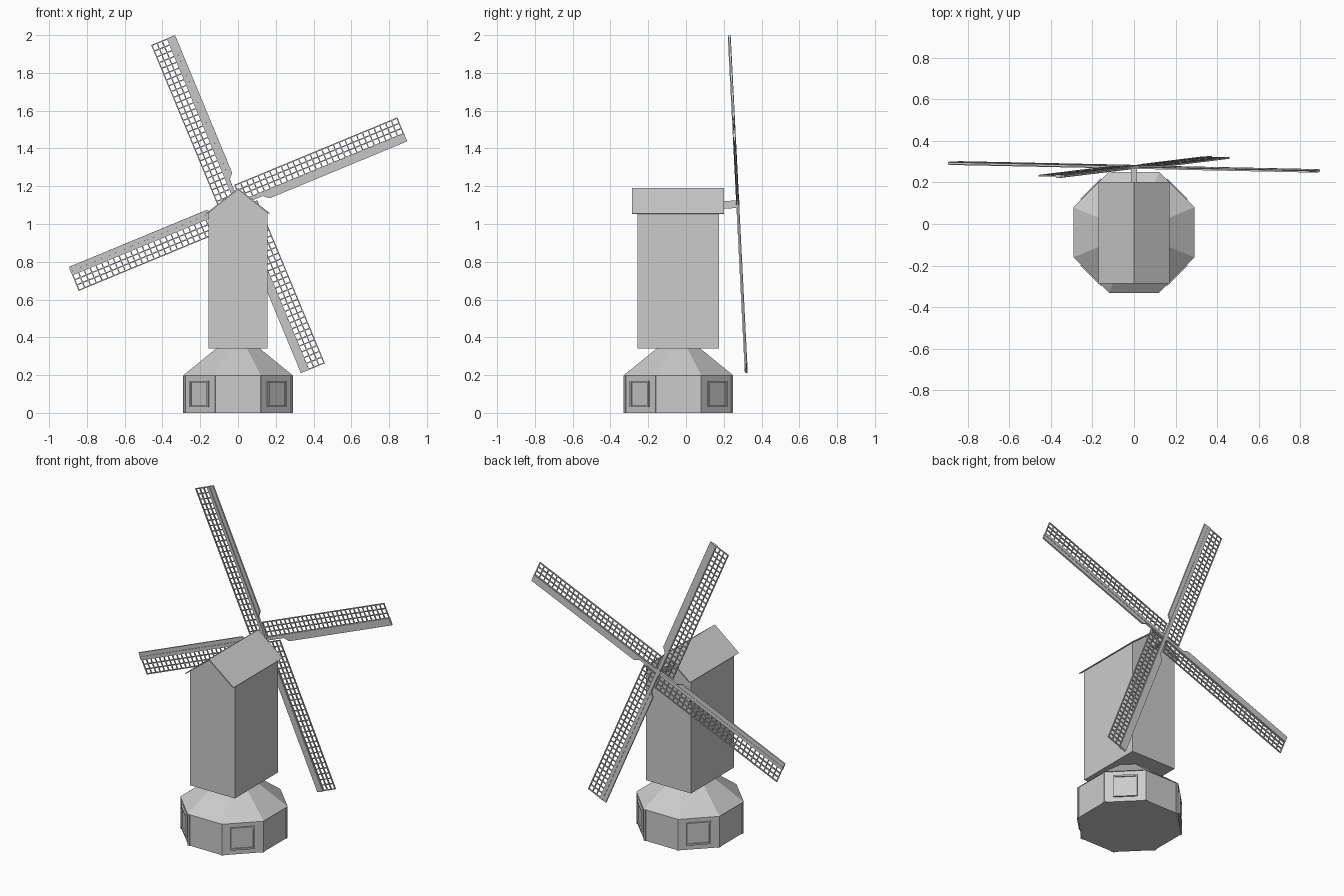
import bpy, bmesh, math
from mathutils import Matrix, Vector

if "Cube" in bpy.data.objects:
    bpy.data.objects.remove(bpy.data.objects["Cube"])

CY = -0.04            # centre of base and body along y
AP = 0.286            # octagon apothem
TILT = math.radians(2.9)
HUB = Vector((0, 0.275, 1.105))


def finish(name, bm, matrix=None):
    bmesh.ops.recalc_face_normals(bm, faces=bm.faces[:])
    mesh = bpy.data.meshes.new(name)
    bm.to_mesh(mesh)
    bm.free()
    ob = bpy.data.objects.new(name, mesh)
    bpy.context.collection.objects.link(ob)
    if matrix:
        ob.matrix_world = matrix
    return ob


def box(bm, lo, hi, matrix=None):
    lo, hi = Vector(lo), Vector(hi)
    m = Matrix.Translation((lo + hi) / 2) @ Matrix.Diagonal((*(hi - lo), 1))
    bmesh.ops.create_cube(bm, size=1, matrix=(matrix or Matrix()) @ m)


def prism(bm, profile, y0, y1):
    """Extrude an x-z outline along y."""
    f = bm.faces.new([bm.verts.new((x, y0, z)) for x, z in profile])
    ext = bmesh.ops.extrude_face_region(bm, geom=[f], use_keep_orig=True)
    moved = [v for v in ext["geom"] if isinstance(v, bmesh.types.BMVert)]
    bmesh.ops.translate(bm, verts=moved, vec=(0, y1 - y0, 0))


def octagon(name, r0, r1, z0, z1):
    bm = bmesh.new()
    k = 1 / math.cos(math.pi / 8)
    m = Matrix.Translation((0, CY, (z0 + z1) / 2)) @ Matrix.Rotation(math.pi / 8, 4, 'Z')
    bmesh.ops.create_cone(bm, cap_ends=True, segments=8, radius1=r0 * k,
                          radius2=r1 * k, depth=z1 - z0, matrix=m)
    return finish(name, bm)


# octagonal base and its sloping roof
octagon("base_wall", AP, AP, 0, 0.198)
octagon("base_roof", 0.291, 0.11, 0.198, 0.345)

# thin boards along both sides of each wall corner
bm = bmesh.new()
half = AP * math.tan(math.pi / 8)
for i in range(8):
    m = Matrix.Translation((0, CY, 0)) @ Matrix.Rotation(i * math.pi / 4, 4, 'Z')
    for s in (-1, 1):
        a, b = sorted((s * (half - 0.012), s * (half + 0.001)))
        box(bm, (a, -AP - 0.004, 0), (b, -AP + 0.004, 0.198), m)
finish("corner_boards", bm)

# framed windows on the diagonal walls
frames, panes = bmesh.new(), bmesh.new()
for i in range(4):
    m = Matrix.Translation((0, CY, 0)) @ Matrix.Rotation(math.pi / 4 + i * math.pi / 2, 4, 'Z')
    y0, y1 = -AP - 0.010, -AP + 0.004
    for s in (-1, 1):
        a, b = sorted((s * 0.060, s * 0.070))
        box(frames, (a, y0, 0.03), (b, y1, 0.17), m)
    for z in (0.03, 0.16):
        box(frames, (-0.060, y0, z), (0.060, y1, z + 0.01), m)
    box(panes, (-0.06, -AP - 0.003, 0.04), (0.06, y1, 0.16), m)
finish("window_frames", frames)
finish("window_panes", panes)

# mill body with gable ends
bm = bmesh.new()
prism(bm, [(-0.157, 0.342), (0.157, 0.342), (0.157, 1.058), (0, 1.182), (-0.157, 1.058)],
      -0.256, 0.174)
finish("mill_body", bm)

# thin gable roof
bm = bmesh.new()
prism(bm, [(-0.17, 1.056), (0, 1.19), (0.17, 1.056), (0.163, 1.054), (0, 1.181), (-0.163, 1.054)],
      -0.287, 0.202)
finish("roof", bm)

# sail frame: local x-z plane tilted about x
hub_frame = Matrix.Translation(HUB) @ Matrix.Rotation(TILT, 4, 'X')
bm = bmesh.new()
box(bm, (-0.015, -0.12, -0.02), (0.015, 0.008, 0.02))
finish("wind_shaft", bm, hub_frame)

# four sails: spar, leading board and lattice
U0, U1, ROWS = 0.02, 0.955, 28
V0, V1, COLS = 0.01, 0.102, 3
W = 0.003
for i in range(4):
    m = hub_frame @ Matrix.Rotation(-math.radians(22.5 + 90 * i), 4, 'Y')

    bm = bmesh.new()
    box(bm, (0, -0.009, -0.010), (U1, 0.007, 0.010))
    finish(f"sail_spar_{i + 1}", bm, m)

    bm = bmesh.new()
    prism(bm, [(0.115, 0.01), (0.166, -0.035), (U1, -0.035), (U1, 0.01)], -0.005, 0.005)
    finish(f"sail_board_{i + 1}", bm, m)

    bm = bmesh.new()
    for c in range(COLS + 1):
        v = V0 + (V1 - V0 - W) * c / COLS
        box(bm, (U0, -0.004, v - W), (U1, 0.004, v + W))
    for r in range(ROWS + 1):
        u = U0 + W + (U1 - U0 - 2 * W) * r / ROWS
        box(bm, (u - W, -0.003, V0), (u + W, 0.003, V1))
    finish(f"sail_lattice_{i + 1}", bm, m)
